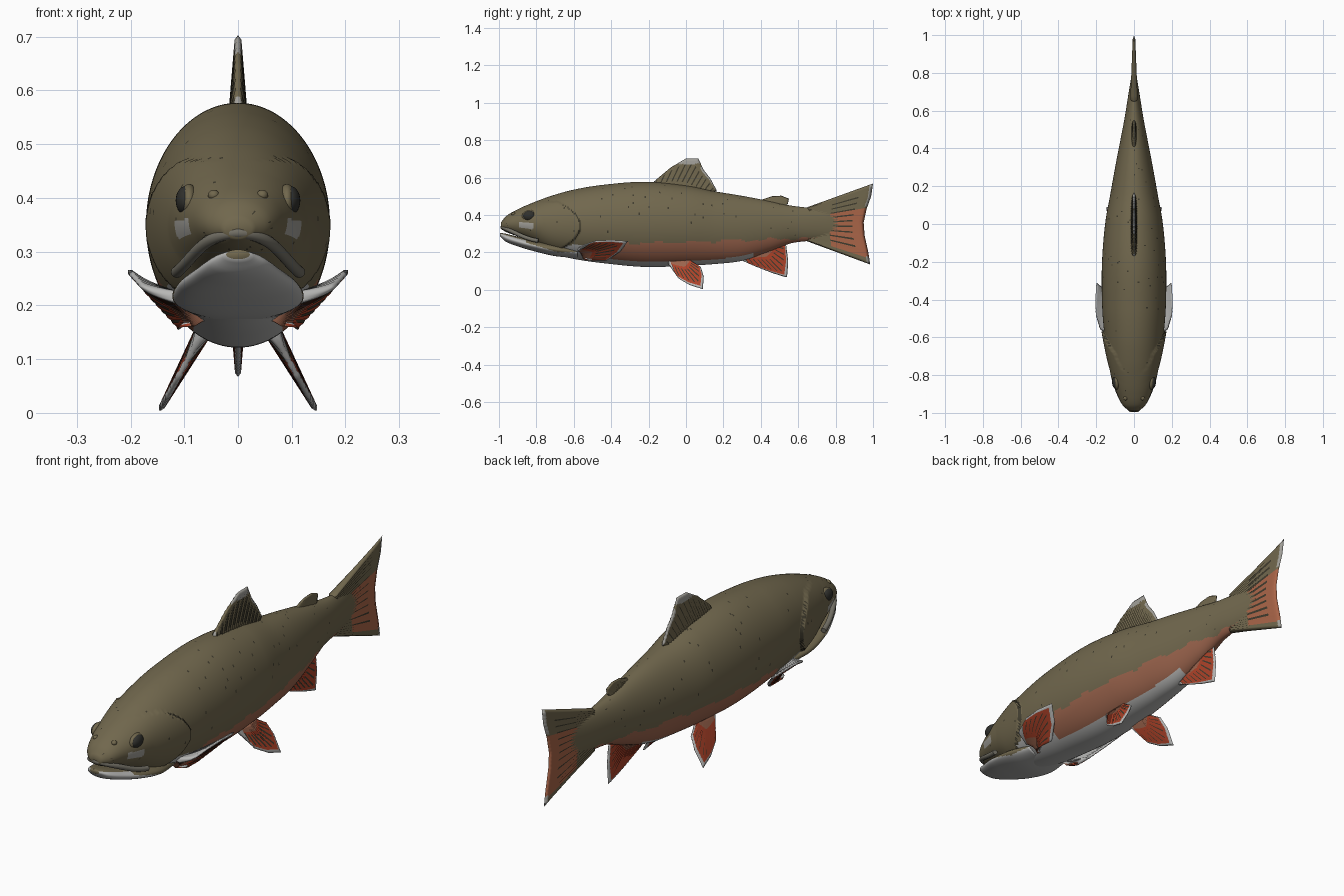
import bpy, bmesh, math, random
from mathutils import Vector

random.seed(4)
cube = bpy.data.objects.get("Cube")
if cube:
    bpy.data.objects.remove(cube, do_unlink=True)

COLOURS = {
    "olive": (.165, .137, .075), "dark olive": (.05, .044, .027),
    "orange flank": (.335, .13, .075), "tail orange": (.4, .13, .065),
    "fin red": (.42, .055, .022), "white": (.47, .47, .46),
    "pale patch": (.36, .35, .32), "lip grey": (.17, .16, .13),
    "eye black": (.03, .03, .026),
}
NAMES = list(COLOURS)
MATS = []
for name, rgb in COLOURS.items():
    m = bpy.data.materials.new(name)
    m.use_nodes = True
    m.diffuse_color = (*rgb, 1)
    bsdf = m.node_tree.nodes["Principled BSDF"]
    bsdf.inputs["Base Color"].default_value = (*rgb, 1)
    bsdf.inputs["Roughness"].default_value = .6
    MATS.append(m)


def finish(name, bm):
    bmesh.ops.recalc_face_normals(bm, faces=bm.faces)
    me = bpy.data.meshes.new(name)
    bm.to_mesh(me)
    bm.free()
    for m in MATS:
        me.materials.append(m)
    me.shade_smooth()
    ob = bpy.data.objects.new(name, me)
    bpy.context.collection.objects.link(ob)


def station(rows, y):
    """Smooth (bottom, top, half width) of a loft at y."""
    n = len(rows)
    i = max(k for k in range(n - 1) if rows[k][0] <= y or k == 0)
    p, q = rows[i], rows[i + 1]
    h = q[0] - p[0]
    t = min(max((y - p[0]) / h, 0), 1)

    def slope(k, c):
        a, b = rows[max(k - 1, 0)], rows[min(k + 1, n - 1)]
        return (b[c] - a[c]) / (b[0] - a[0])
    return [(1 + 2 * t) * (1 - t) ** 2 * p[c] + t * t * (3 - 2 * t) * q[c]
            + h * t * (1 - t) * ((1 - t) * slope(i, c) - t * slope(i + 1, c))
            for c in (1, 2, 3)]


def loft(name, rows, steps, sides, rule, bulge=lambda y, z: 0):
    bm = bmesh.new()
    rings = []
    for s in range(steps + 1):
        y = rows[0][0] + (rows[-1][0] - rows[0][0]) * s / steps
        bot, top, w = station(rows, y)
        ring = []
        for k in range(sides):
            a = math.tau * k / sides
            z = (bot + top) / 2 + (top - bot) / 2 * math.sin(a)
            ring.append(bm.verts.new(((w + bulge(y, z)) * math.cos(a), y, z)))
        rings.append(ring)
    for a, b in zip(rings, rings[1:]):
        for k in range(sides):
            j = (k + 1) % sides
            bm.faces.new((a[k], a[j], b[j], b[k]))
    for ring in (rings[0], rings[-1]):
        bm.faces.new(ring)
    for f in bm.faces:
        f.material_index = NAMES.index(rule(f.calc_center_median()))
    finish(name, bm)


# Body and upper head: y, bottom, top, half width
BODY = [(-.99, .325, .36, .025), (-.96, .308, .395, .06), (-.9, .285, .43, .089),
        (-.82, .25, .465, .117), (-.72, .195, .502, .139), (-.6, .165, .535, .155),
        (-.45, .143, .56, .168), (-.22, .122, .577, .17), (0, .128, .557, .153),
        (.16, .138, .525, .125), (.3, .155, .502, .1), (.45, .205, .473, .071),
        (.56, .248, .45, .05), (.66, .262, .438, .034), (.82, .29, .42, .008)]


def gill_edge(z):
    return -.565 - .1 * ((z - .34) / .12) ** 2


def gill_bulge(y, z):
    edge = gill_edge(z)
    if y > edge or y < edge - .2 or not .2 < z < .47:
        return 0
    return .014 * (1 - (edge - y) / .2)


def cheek_line(y):
    return max(.2, .25 - .3 * (y + .85))


def body_colour(c):
    bot = station(BODY, c.y)[0]
    edge = gill_edge(c.z)
    wave = .006 * math.sin(c.y * 31) + .004 * math.sin(c.y * 73)
    if -.89 < c.y < -.815 and abs(c.z - .343 + .1 * (c.y + .85)) < .015:
        return "pale patch"
    if abs(c.y - edge) < .004 and .21 < c.z < .45:
        return "dark olive"
    if -.8 < c.y < -.4:
        if c.z < (cheek_line(c.y) if c.y < edge else .24 - .35 * max(c.y + .55, 0)):
            return "white"
    if -.45 < c.y < .36 and c.z - bot < .026:
        return "white"
    if c.y > -.44 and c.z < .256 + .03 * c.y + wave:
        return "orange flank"
    if c.z > .29 and c.y < .6 and random.random() < .006:
        return "dark olive"
    return "olive"


loft("body", BODY, 280, 112, body_colour, gill_bulge)

# Lower jaw, olive inside the mouth and under the cheek
JAW = [(-.995, .286, .304, .022), (-.965, .258, .3, .053), (-.9, .232, .284, .083),
       (-.82, .208, .268, .11), (-.7, .18, .25, .122), (-.58, .17, .23, .1)]


def jaw_colour(c):
    bot, top, w = station(JAW, c.y)
    if c.y > -.86 and c.z > cheek_line(c.y):
        return "olive"
    return "olive" if abs(c.x) < .75 * w and c.z > (bot + top) / 2 else "white"


loft("lower_jaw", JAW, 60, 64, jaw_colour)


def ball(name, loc, scale, mat):
    bm = bmesh.new()
    bmesh.ops.create_uvsphere(bm, u_segments=24, v_segments=14, radius=1)
    for v in bm.verts:
        v.co = Vector(loc) + v.co * Vector(scale)
    for f in bm.faces:
        f.material_index = NAMES.index(mat)
    finish(name, bm)


def tube(name, points, radius, mat):
    cu = bpy.data.curves.new(name, "CURVE")
    cu.dimensions = "3D"
    cu.bevel_depth = radius
    cu.use_fill_caps = True
    sp = cu.splines.new("NURBS")
    sp.points.add(len(points) - 1)
    for p, co in zip(sp.points, points):
        p.co = (*co, 1)
    sp.use_endpoint_u = True
    cu.materials.append(MATS[NAMES.index(mat)])
    ob = bpy.data.objects.new(name, cu)
    bpy.context.collection.objects.link(ob)


# Upper lip running round the mouth
half = [(.114, -.79, .262), (.104, -.84, .27), (.079, -.905, .3), (.052, -.96, .325)]
tube("upper_lip", half + [(0, -.993, .34)] + [(-x, y, z) for x, y, z in half[::-1]],
     .011, "lip grey")

# Eyes and nostrils
for side, sx in (("left", 1), ("right", -1)):
    ball(side + "_eye_socket", (sx * .091, -.835, .393), (.017, .042, .033), "olive")
    ball(side + "_eye", (sx * .097, -.837, .395), (.019, .035, .027), "eye black")
    ball(side + "_nostril", (sx * .045, -.922, .405), (.011, .012, .01), "olive")


def sample(pts, u):
    t = u * (len(pts) - 1)
    i = min(int(t), len(pts) - 2)
    return Vector(pts[i]).lerp(Vector(pts[i + 1]), t - i)


def fin(name, base, tip, thick, rule, a=0, k=0, sx=1, inset=0, nu=48, nv=20):
    """Ribbed fin from base to tip near the plane x = a + k z, its root drawn in by inset."""
    bm = bmesh.new()
    normal = Vector((1, 0, -k)).normalized()
    for s in (1, -1):
        grid = []
        for i in range(nu + 1):
            row = []
            for j in range(nv + 1):
                u, v = i / nu, j / nv
                p = sample(base, u).lerp(sample(tip, u), v)
                edge = i in (0, nu) or j in (0, nv)
                d = 0 if edge else thick * (1 - .7 * v) * (1 + .2 * math.cos(math.pi * i))
                x = a + k * p.y - inset * (1 - v) ** 2
                co = Vector((x, p.x, p.y)) + normal * d * s
                row.append(bm.verts.new((co.x * sx, co.y, co.z)))
            grid.append(row)
        for i in range(nu):
            for j in range(nv):
                f = bm.faces.new((grid[i][j], grid[i + 1][j],
                                  grid[i + 1][j + 1], grid[i][j + 1]))
                c = f.calc_center_median()
                f.material_index = NAMES.index(
                    rule((i + .5) / nu, (j + .5) / nv, c, i % 4 == 1, s > 0))
    bmesh.ops.remove_doubles(bm, verts=bm.verts, dist=.00005)
    finish(name, bm)


def dorsal_rule(u, v, c, ray, outer):
    if c.z > .672 or u < .03 or (u > .6 and v > .9):
        return "pale patch"
    return "dark olive" if ray and .25 < v < .8 else "olive"


def tail_rule(u, v, c, ray, outer):
    if v > .95 and (u > .7 or u < .1):
        return "pale patch"
    if ray and .4 < v < .8 and .15 < u < .9:
        return "dark olive"
    return "tail orange" if v > .42 and .08 < u < .68 else "olive"


def red_rule(u, v, c, ray, outer):
    if v > .92 or u < .1:
        return "white"
    if ray and .35 < v < .8:
        return "dark olive"
    return "orange flank" if v < .25 else "fin red"


def pectoral_rule(u, v, c, ray, outer):
    return red_rule(u, v, c, ray, outer) if outer else "white"


# Fins on the centre line: (y, z) points of base and free edge
fin("dorsal_fin", [(-.18, .555), (.13, .51)],
    [(-.17, .58), (-.08, .655), (0, .702), (.065, .703), (.095, .64), (.13, .595),
     (.165, .53)], .016, dorsal_rule)
fin("adipose_fin", [(.4, .465), (.52, .44)],
    [(.41, .483), (.46, .5), (.51, .503), (.55, .487), (.545, .46)],
    .014, lambda *args: "olive")
fin("tail_fin", [(.64, .262), (.64, .438)],
    [(.985, .135), (.975, .2), (.955, .29), (.95, .36), (.965, .43), (.99, .5), (1, .568)],
    .017, tail_rule)
fin("anal_fin", [(.28, .175), (.47, .24)],
    [(.29, .16), (.37, .125), (.46, .09), (.54, .065), (.547, .15), (.535, .24)],
    .014, red_rule)

# Paired fins
for side, sx in (("left", 1), ("right", -1)):
    fin(side + "_pelvic_fin", [(-.1, .155), (.02, .155)],
        [(-.095, .14), (-.04, .06), (.02, .025), (.09, .003), (.095, .07), (.08, .12),
         (.03, .15)], .014, red_rule, .148, -.55, sx)
    fin(side + "_pectoral_fin", [(-.58, .215), (-.55, .17)],
        [(-.56, .235), (-.48, .262), (-.4, .266), (-.31, .26), (-.35, .205),
         (-.42, .157), (-.52, .16)], .013, pectoral_rule, -.035, .9, sx, .055)
